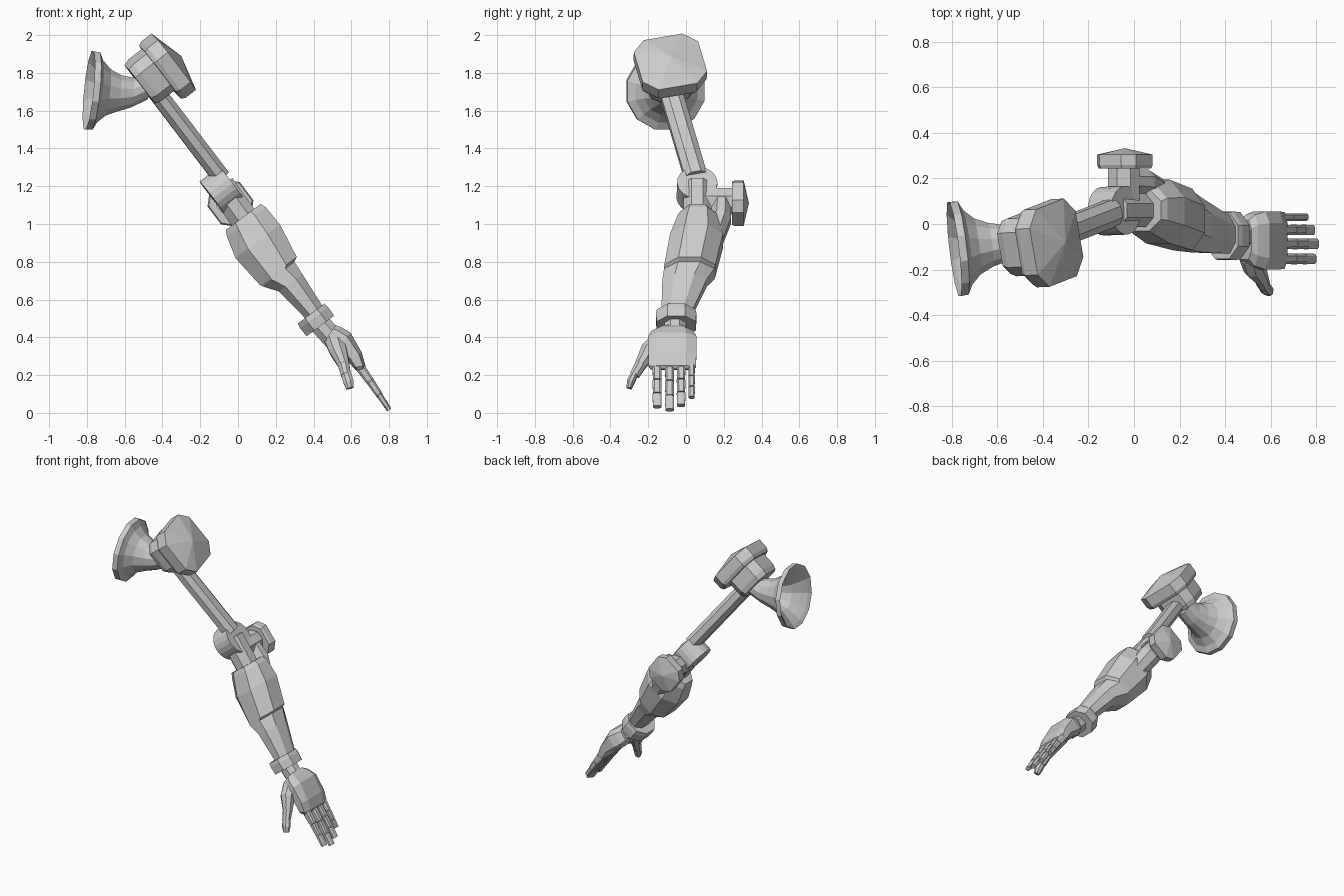
import bpy, bmesh, math
from mathutils import Vector as V

if "Cube" in bpy.data.objects:
    bpy.data.objects.remove(bpy.data.objects["Cube"])


def loft(name, rings, bulge=0.0):
    """Skin a list of rings, cap both ends, optionally raise the last cap to a point."""
    bm = bmesh.new()
    rows = [[bm.verts.new(p) for p in r] for r in rings]
    n = len(rows[0])
    for a, b in zip(rows, rows[1:]):
        for i in range(n):
            j = (i + 1) % n
            bm.faces.new((a[i], a[j], b[j], b[i]))
    bm.faces.new(rows[0][::-1])
    cap = bm.faces.new(rows[-1])
    bmesh.ops.recalc_face_normals(bm, faces=bm.faces)
    if bulge:
        bmesh.ops.poke(bm, faces=[cap], offset=bulge)
    me = bpy.data.meshes.new(name)
    bm.to_mesh(me)
    bm.free()
    ob = bpy.data.objects.new(name, me)
    bpy.context.collection.objects.link(ob)
    return ob


def octo(c, u, v, u0, u1, v0, v1, k=0.28):
    """Chamfered rectangle spanning u0..u1 and v0..v1 around c."""
    a, b = (u1 - u0) * k, (v1 - v0) * k
    pts = [(u0 + a, v0), (u1 - a, v0), (u1, v0 + b), (u1, v1 - b),
           (u1 - a, v1), (u0 + a, v1), (u0, v1 - b), (u0, v0 + b)]
    return [V(c) + u * x + v * y for x, y in pts]


def circle(c, u, v, r, n):
    return [V(c) + (u * math.cos(w) + v * math.sin(w)) * r
            for w in ((i + 0.5) * math.tau / n for i in range(n))]


def tube(name, pts, radii, n=8, side=V((0, 1, 0)), flat=1.0):
    """Round bar along a path; flat scales the width along the side direction."""
    pts = [V(p) for p in pts]
    rings = []
    for i, p in enumerate(pts):
        d = (pts[min(i + 1, len(pts) - 1)] - pts[max(i - 1, 0)]).normalized()
        s = (side - d * side.dot(d)).normalized()
        rings.append(circle(p, s * flat, d.cross(s), radii[i], n))
    return loft(name, rings)


def plate(name, c, u, v, w, hu, hv, thick, bulge, k=0.2):
    """Chamfered armour plate with its back at c, growing along w."""
    c = V(c)
    rings = [octo(c + w * h, u, v, -hu * s, hu * s, -hv * s, hv * s, k)
             for h, s in ((0, 0.94), (thick * 0.25, 1), (thick, 1))]
    return loft(name, rings, bulge)


X, Y = V((1, 0, 0)), V((0, 1, 0))
# Upper arm frame: A runs down the arm, N points outward, T sideways
A = V((0.59, 0.232, -0.772)).normalized()
N = V((0.79, 0.03, 0.61))
N = (N - A * N.dot(A)).normalized()
T = N.cross(A)

# Hollow flared mount, twelve sided
D = V((1, 0.12, -0.1)).normalized()
P = D.cross(Y).normalized()
Q = D.cross(P)
mount = V((-0.79, -0.11, 1.708))
profile = [(0.17, 0.05, 0), (0.15, 0.08, 0), (0.09, 0.11, 0), (0.045, 0.155, 0),
           (0.015, 0.19, 0), (0, 0.215, 0), (0.035, 0.213, 0), (0.055, 0.172, 0),
           (0.1, 0.128, 0), (0.16, 0.1, 0), (0.23, 0.082, 0.01), (0.32, 0.075, 0.055)]
loft("shoulder_mount", [circle(mount + D * s + V((0, 0, h)), P, Q, r, 12)
                        for s, r, h in profile])

# Shoulder block, axle and armour plate
hub = V((-0.47, -0.085, 1.78))
loft("shoulder_block", [octo(hub + N * h, T, A, -0.13 * s, 0.13 * s, -0.125 * s, 0.125 * s, 0.2)
                        for h, s in ((-0.065, 0.92), (-0.03, 1), (0.06, 1))])
pad = V((-0.413, -0.085, 1.803))
loft("shoulder_axle", [circle(c, T, A, 0.09, 10) for c in (hub, pad + N * 0.03)])
plate("shoulder_plate", pad, T, A, N, 0.175, 0.17, 0.092, 0.05)

# Upper arm bar
loft("upper_arm", [octo(c, N, T, -0.047, 0.047, -0.06, 0.06)
                   for c in (V((-0.46, -0.092, 1.735)), V((-0.09, 0.052, 1.25)))])

# Elbow drum and hinge
face = V((-0.035, 0.06, 1.22))
loft("elbow_drum", [circle(face - N * h, T, A, 0.107, 20) for h in (0.13, 0)])
tube("elbow_hinge", [(-0.09, 0.06, 1.2), (0.06, 0.06, 0.99)], [0.08, 0.08], 8)

# Side knob, its axle and the prong reaching down to the forearm
F = V((0.6, 0, -0.8))
U = V((0.8, 0, 0.6))
plate("elbow_knob", (-0.04, 0.243, 1.11), U, F, Y, 0.107, 0.107, 0.062, 0.028, 0.22)
tube("knob_axle", [(-0.045, 0.08, 1.12), (-0.045, 0.25, 1.12)], [0.075, 0.075], 8, X)
tube("elbow_prong", [(-0.05, 0.19, 1.13), (0.03, 0.185, 1.03), (0.13, 0.13, 0.87)],
     [0.07, 0.08, 0.07], 8, flat=0.75)

# Forearm shell: distance along arm, then extents across and in y
top = V((0.037, 0, 1.032))
shell = [(-0.01, -0.12, 0.11, -0.03, 0.15), (0.02, -0.135, 0.122, -0.045, 0.175),
         (0.14, -0.168, 0.127, -0.085, 0.195), (0.33, -0.15, 0.095, -0.115, 0.155),
         (0.342, -0.145, 0.07, -0.116, 0.15), (0.42, -0.09, 0.065, -0.125, 0.11),
         (0.62, -0.063, 0.048, -0.13, 0.035)]
loft("forearm", [octo(top + F * s, U, Y, *e) for s, *e in shell])

# Wrist cuff and wrist
cuff = V((0.412, -0.052, 0.492))
loft("wrist_cuff", [octo(cuff + F * h, U, Y, -0.093 * s, 0.093 * s, -0.107 * s, 0.107 * s)
                    for h, s in ((-0.042, 0.95), (-0.015, 1), (0.04, 0.97))])
tube("wrist", [(0.40, -0.055, 0.51), (0.51, -0.06, 0.385)], [0.062, 0.06], 8)

# Hand: back point and palm point in x/z, then the y extents
palm = [(0.515, 0.465, 0.455, 0.375, -0.155, 0.015), (0.545, 0.455, 0.475, 0.35, -0.185, 0.04),
        (0.595, 0.425, 0.505, 0.325, -0.2, 0.055), (0.655, 0.32, 0.575, 0.285, -0.2, 0.055),
        (0.675, 0.25, 0.61, 0.24, -0.197, 0.052), (0.668, 0.232, 0.622, 0.228, -0.185, 0.042)]
rings = []
for bx, bz, px, pz, y0, y1 in palm:
    mid, across = V(((bx + px) / 2, 0, (bz + pz) / 2)), V((bx - px, 0, bz - pz))
    h = across.length / 2
    rings.append(octo(mid, across.normalized(), Y, -h, h, y0, y1, 0.2))
loft("hand", rings)

# Fingers, three tapered segments each
for i, (y, size, width) in enumerate([(-0.153, 0.93, 0.024), (-0.087, 1.0, 0.024),
                                      (-0.026, 0.9, 0.023), (0.03, 0.72, 0.017)]):
    root = V((0.64, y, 0.25))
    joints = [root + V(o) * size for o in
              ((0, 0, 0), (0.065, 0, -0.09), (0.115, 0, -0.165), (0.163, 0, -0.238))]
    for j in range(3):
        d = (joints[j + 1] - joints[j]).normalized()
        up = d.cross(Y)
        ends = []
        for c, s in ((joints[j], 1.0), (joints[j + 1] - d * 0.004, 0.85)):
            t = (0.026 - 0.005 * j) * s
            ends.append(octo(c, up, Y, -t, t, -width * s ** 0.5, width * s ** 0.5, 0.22))
        loft(f"finger_{i + 1}_segment_{j + 1}", ends)

# Thumb
tube("thumb_base", [(0.515, -0.14, 0.375), (0.53, -0.195, 0.33), (0.56, -0.24, 0.255)],
     [0.055, 0.05, 0.033], 8)
tube("thumb_middle", [(0.558, -0.236, 0.26), (0.572, -0.272, 0.2)], [0.033, 0.028], 8)
tube("thumb_tip", [(0.573, -0.273, 0.205), (0.585, -0.292, 0.165), (0.592, -0.302, 0.13)],
     [0.028, 0.03, 0.02], 8, flat=0.75)
